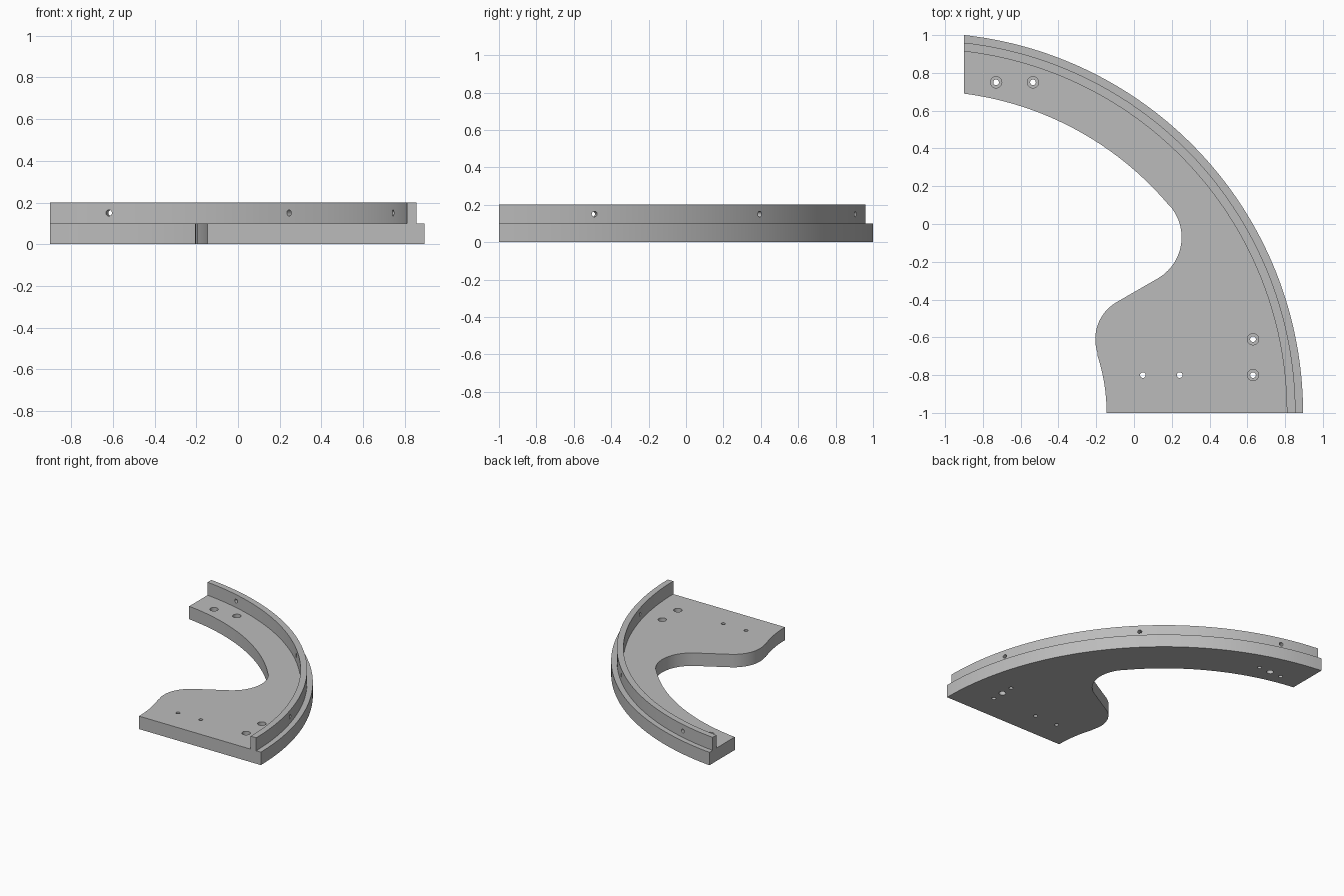
import bpy, bmesh
from math import radians, degrees, acos, cos, sin
from mathutils import Vector

if "Cube" in bpy.data.objects:
    bpy.data.objects.remove(bpy.data.objects["Cube"], do_unlink=True)

grey = bpy.data.materials.new("mid grey")
grey.use_nodes = True
grey.diffuse_color = (0.5, 0.5, 0.5, 1)
grey.node_tree.nodes["Principled BSDF"].inputs["Base Color"].default_value = (0.5, 0.5, 0.5, 1)

CENTRE = Vector((-1.117, -1.0))   # common centre of the large arcs
OUTER, RIM_OUT, RIM_IN, INNER, FOOT = 2.012, 1.972, 1.926, 1.704, 0.972
CUT_X = -0.9                      # plane that trims the far end
HOLE_R = 0.015


def arc(centre, radius, start, end, steps):
    """Points along an arc, angles in degrees."""
    angles = [radians(start + (end - start) * i / steps) for i in range(steps + 1)]
    return [(centre[0] + radius * cos(a), centre[1] + radius * sin(a)) for a in angles]


def end_angle(radius):
    return degrees(acos((CUT_X - CENTRE.x) / radius))


def extrude(name, outline, z0, z1):
    """Solid prism from a closed outline."""
    bm = bmesh.new()
    face = bm.faces.new([bm.verts.new((x, y, z0)) for x, y in outline])
    top = bmesh.ops.extrude_face_region(bm, geom=[face])["geom"]
    bmesh.ops.translate(bm, vec=(0, 0, z1 - z0),
                        verts=[g for g in top if isinstance(g, bmesh.types.BMVert)])
    bmesh.ops.recalc_face_normals(bm, faces=bm.faces)
    mesh = bpy.data.meshes.new(name)
    bm.to_mesh(mesh)
    bm.free()
    mesh.materials.append(grey)
    obj = bpy.data.objects.new(name, mesh)
    bpy.context.collection.objects.link(obj)
    return obj


def drill(target, location, radius, depth, rotation=(0, 0, 0)):
    """Cut a round hole with a temporary cylinder."""
    bpy.ops.mesh.primitive_cylinder_add(vertices=24, radius=radius, depth=depth,
                                        location=location, rotation=rotation)
    cutter = bpy.context.object
    cutter.name = "hole_cutter"
    cutter.hide_render = True
    cutter.data.materials.append(grey)
    mod = target.modifiers.new("hole", 'BOOLEAN')
    mod.operation, mod.solver, mod.object = 'DIFFERENCE', 'EXACT', cutter
    bpy.context.view_layer.objects.active = target
    bpy.ops.object.modifier_apply(modifier=mod.name)
    bpy.data.objects.remove(cutter, do_unlink=True)


# Base plate: outer arc, inner arc, hollow, bulge and foot arc
hollow_c, hollow_r = (0.0, -0.07), 0.252
bulge_c, bulge_r = (0.022, -0.61), 0.227
outline = arc(CENTRE, OUTER, 0, end_angle(OUTER), 72)
outline += arc(CENTRE, INNER, end_angle(INNER), 40, 40)
outline += arc(hollow_c, hollow_r, 38, -60, 24)
outline += arc(bulge_c, bulge_r, 120, 199, 20)
outline += arc(CENTRE, FOOT, 18.4, 0, 12)
plate = extrude("base_plate", outline, 0, 0.1)

# Counterbored screw holes, with a blind locating hole beneath each pair
for a, b in (((-0.73, 0.75), (-0.535, 0.75)), ((0.63, -0.61), (0.63, -0.8))):
    for x, y in (a, b):
        drill(plate, (x, y, 0.05), HOLE_R, 0.3)
        drill(plate, (x, y, 0.1), 0.03, 0.1)
    mid = (Vector(a) + Vector(b)) / 2
    drill(plate, (mid.x, mid.y, 0), 0.025, 0.12)

# Plain through holes
for x in (0.047, 0.242):
    drill(plate, (x, -0.8, 0.05), HOLE_R, 0.3)

# Raised curved rim with radial holes
rim = extrude("curved_rim",
              arc(CENTRE, RIM_OUT, 0, end_angle(RIM_OUT), 72)
              + arc(CENTRE, RIM_IN, end_angle(RIM_IN), 0, 72), 0.1, 0.2)
for angle in (15, 45, 75):
    a = radians(angle)
    spot = CENTRE + Vector((cos(a), sin(a))) * (RIM_OUT + RIM_IN) / 2
    drill(rim, (spot.x, spot.y, 0.15), HOLE_R, 0.2, (0, radians(90), a))

# Smooth curved walls, crisp edges
for obj in (plate, rim):
    bpy.ops.object.select_all(action='DESELECT')
    obj.select_set(True)
    bpy.context.view_layer.objects.active = obj
    bpy.ops.object.shade_smooth_by_angle(angle=radians(30))
